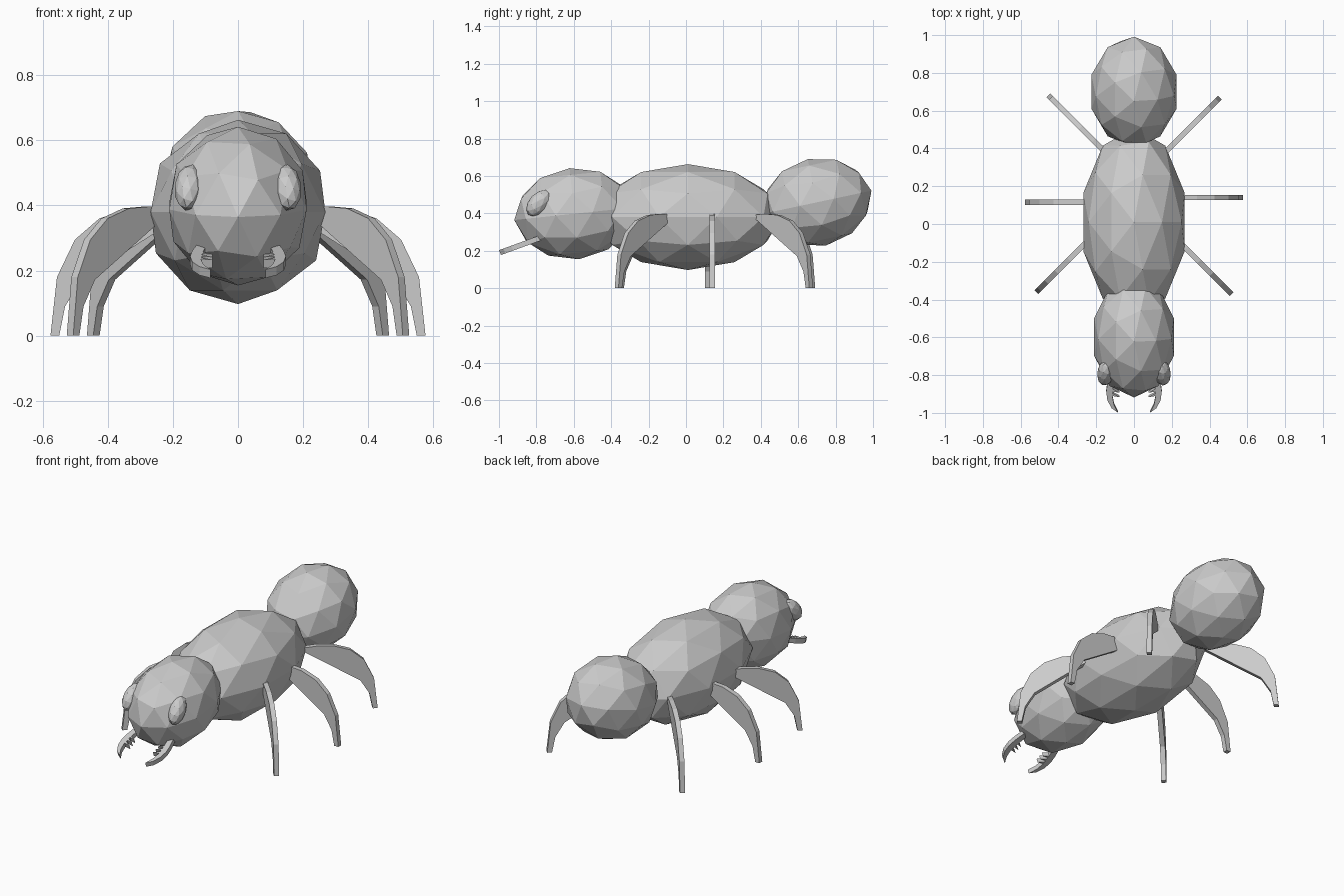
import bpy, bmesh
from math import radians
from mathutils import Matrix, Vector

if "Cube" in bpy.data.objects:
    bpy.data.objects.remove(bpy.data.objects["Cube"])


def blob(name, center, radii, tilt=0, yaw=0):
    """Low-poly ellipsoid tilted about x."""
    bpy.ops.mesh.primitive_ico_sphere_add(subdivisions=2, radius=1, location=center,
                                          rotation=(radians(tilt), 0, radians(yaw)))
    ob = bpy.context.object
    ob.name = name
    ob.scale = radii
    return ob


def plate(name, outlines, thickness, matrix):
    """Flat outlines in local xy, extruded symmetrically along local z."""
    bm = bmesh.new()
    for pts in outlines:
        face = bm.faces.new([bm.verts.new((x, y, -thickness / 2)) for x, y in pts])
        ext = bmesh.ops.extrude_face_region(bm, geom=[face])
        moved = [g for g in ext["geom"] if isinstance(g, bmesh.types.BMVert)]
        bmesh.ops.translate(bm, verts=moved, vec=(0, 0, thickness))
    bm.transform(matrix)
    bmesh.ops.recalc_face_normals(bm, faces=bm.faces)
    me = bpy.data.meshes.new(name)
    bm.to_mesh(me)
    bm.free()
    ob = bpy.data.objects.new(name, me)
    bpy.context.collection.objects.link(ob)
    return ob


# Body segments
blob("thorax", (0, 0.01, 0.38), (0.282, 0.5, 0.283))
blob("head", (0, -0.597, 0.398), (0.222, 0.323, 0.245), tilt=6)
blob("abdomen", (0, 0.70, 0.459), (0.237, 0.298, 0.236), tilt=12)

# Eyes
for s, side in ((1, "right"), (-1, "left")):
    blob(side + "_eye", (s * 0.15, -0.787, 0.455), (0.045, 0.052, 0.085), tilt=-43, yaw=s * 8)

# Legs: curved blades, outline is (reach, height)
LEG = [(0, 0.39), (0.10, 0.397), (0.197, 0.391), (0.29, 0.36), (0.365, 0.295),
       (0.42, 0.18), (0.44, 0), (0.413, 0), (0.395, 0.09), (0.345, 0.172)]
UPRIGHT = Matrix.Rotation(radians(90), 4, 'X')
# name, root x, right root y, left root y, angle
for name, rx, ry_right, ry_left, ang in (("front", 0.205, -0.06, -0.05, -45),
                                         ("middle", 0.136, 0.14, 0.115, 0),
                                         ("back", 0.143, 0.358, 0.37, 45)):
    for s, side, ry in ((1, "right", ry_right), (-1, "left", ry_left)):
        turn = ang if s > 0 else 180 - ang
        m = (Matrix.Translation((s * rx, ry, 0))
             @ Matrix.Rotation(radians(turn), 4, 'Z') @ UPRIGHT)
        plate(f"{name}_{side}_leg", [LEG], 0.028, m)

# Mandibles: toothed sickles sloping forward and down, outline is (x, reach)
SICKLE = [(0.125, -0.02), (0.140, 0.04), (0.147, 0.09), (0.141, 0.14), (0.118, 0.185),
          (0.085, 0.21), (0.106, 0.165), (0.114, 0.12), (0.110, 0.07), (0.095, -0.02)]
TEETH = [[(0.114, v + 0.006), (0.078, v + 0.012), (0.112, v - 0.008)]
         for v in (0.06, 0.085, 0.11)]
for s, side in ((1, "right"), (-1, "left")):
    m = (Matrix.Translation((0, -0.797, 0.262)) @ Matrix.Rotation(radians(20), 4, 'X')
         @ Matrix.Diagonal((s, -1, 1, 1)))
    plate(side + "_mandible", [SICKLE] + TEETH, 0.028, m)
